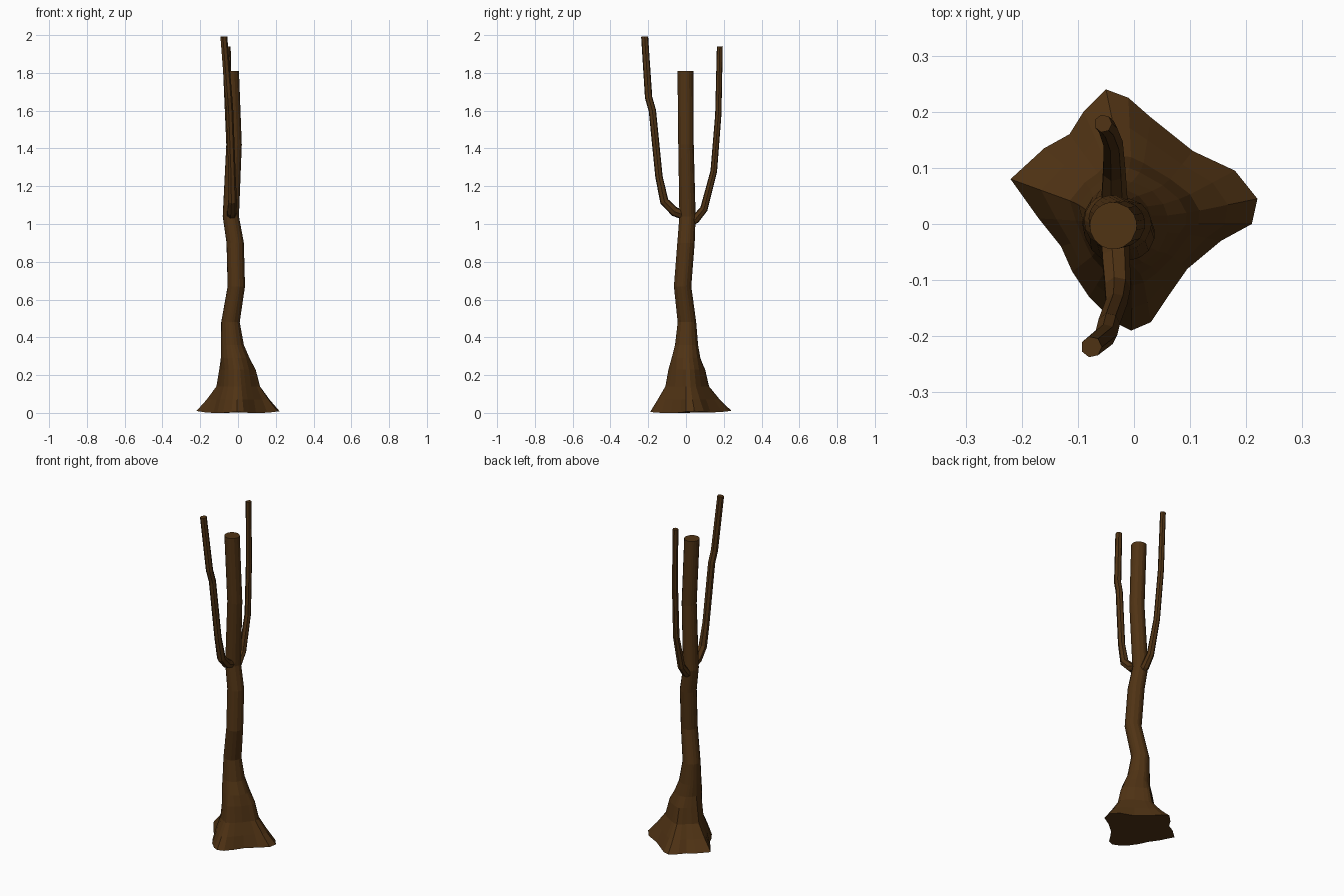
import bpy, bmesh, math
from mathutils import Vector

if "Cube" in bpy.data.objects:
    bpy.data.objects.remove(bpy.data.objects["Cube"])

bark = bpy.data.materials.new("dark brown bark")
bark.diffuse_color = (0.08, 0.033, 0.007, 1)
bark.use_nodes = True
bark.node_tree.nodes["Principled BSDF"].inputs["Base Color"].default_value = bark.diffuse_color


def loft(name, rings):
    """Skin equal-sized rings of points and cap both ends."""
    bm = bmesh.new()
    loops = [[bm.verts.new(p) for p in ring] for ring in rings]
    n = len(loops[0])
    for a, b in zip(loops, loops[1:]):
        for i in range(n):
            j = (i + 1) % n
            bm.faces.new((a[i], a[j], b[j], b[i]))
    bm.faces.new(loops[0][::-1])
    bm.faces.new(loops[-1])
    bmesh.ops.recalc_face_normals(bm, faces=bm.faces[:])
    mesh = bpy.data.meshes.new(name)
    bm.to_mesh(mesh)
    bm.free()
    mesh.materials.append(bark)
    obj = bpy.data.objects.new(name, mesh)
    bpy.context.collection.objects.link(obj)
    return obj


def branch(name, path, sides=7):
    """Tapered limb along a path of (x, y, z, radius)."""
    pts = [Vector(p[:3]) for p in path]
    rings = []
    for i, p in enumerate(pts):
        before = (p - pts[max(i - 1, 0)]).normalized()
        after = (pts[min(i + 1, len(pts) - 1)] - p).normalized()
        t = (before + after).normalized()
        u = Vector((1, 0, 0))
        u = (u - t * u.dot(t)).normalized()
        v = t.cross(u)
        r = path[i][3]
        rings.append([p + r * (math.cos(a) * u + math.sin(a) * v)
                      for a in (math.tau * k / sides for k in range(sides))])
    return loft(name, rings)


# Trunk: round rings that blend into a four-rooted outline at the ground
roots = [(.22, .045), (.18, .095), (.105, .13), (.03, .19), (-.01, .225),
         (-.05, .24), (-.09, .2), (-.115, .16), (-.16, .135), (-.22, .08),
         (-.17, .01), (-.13, -.04), (-.11, -.085), (-.08, -.13),
         (-.035, -.175), (-.005, -.19), (.03, -.175), (.06, -.13),
         (.095, -.08), (.155, -.03), (.21, 0)]
# z, centre x, centre y, radius, root blend
levels = [(0, 0, 0, .1, 1), (.07, 0, 0, .09, .6), (.14, 0, 0, .078, .28),
          (.23, -.005, 0, .07, .19), (.29, -.015, 0, .076, 0),
          (.36, -.03, .003, .061, 0), (.48, -.04, .005, .049, 0),
          (.67, -.009, -.018, .046, 0), (.9, -.015, 0, .046, 0),
          (1.04, -.038, .008, .043, 0), (1.42, -.021, 0, .041, 0),
          (1.81, -.037, -.003, .042, 0)]
rings = []
for z, cx, cy, r, w in levels:
    ring = []
    for x, y in roots:
        d = Vector((x, y)).normalized()
        lift = .12 * max(0, math.hypot(x, y) - .15) if z == 0 else 0
        ring.append(((1 - w) * (cx + r * d.x) + w * x,
                     (1 - w) * (cy + r * d.y) + w * y, z + lift))
    rings.append(ring)
loft("trunk", rings)

# Two upright limbs
branch("front_branch", [(-.035, .01, 1.04, .026), (-.033, -.06, 1.065, .026),
                        (-.03, -.115, 1.12, .024), (-.032, -.143, 1.25, .02),
                        (-.045, -.178, 1.6, .02), (-.05, -.198, 1.67, .02),
                        (-.076, -.219, 1.992, .019)])
branch("back_branch", [(-.035, 0, 1.0, .024), (-.036, .05, 1.025, .024),
                       (-.036, .095, 1.08, .021), (-.038, .147, 1.28, .018),
                       (-.047, .171, 1.58, .017), (-.055, .179, 1.94, .016)])
